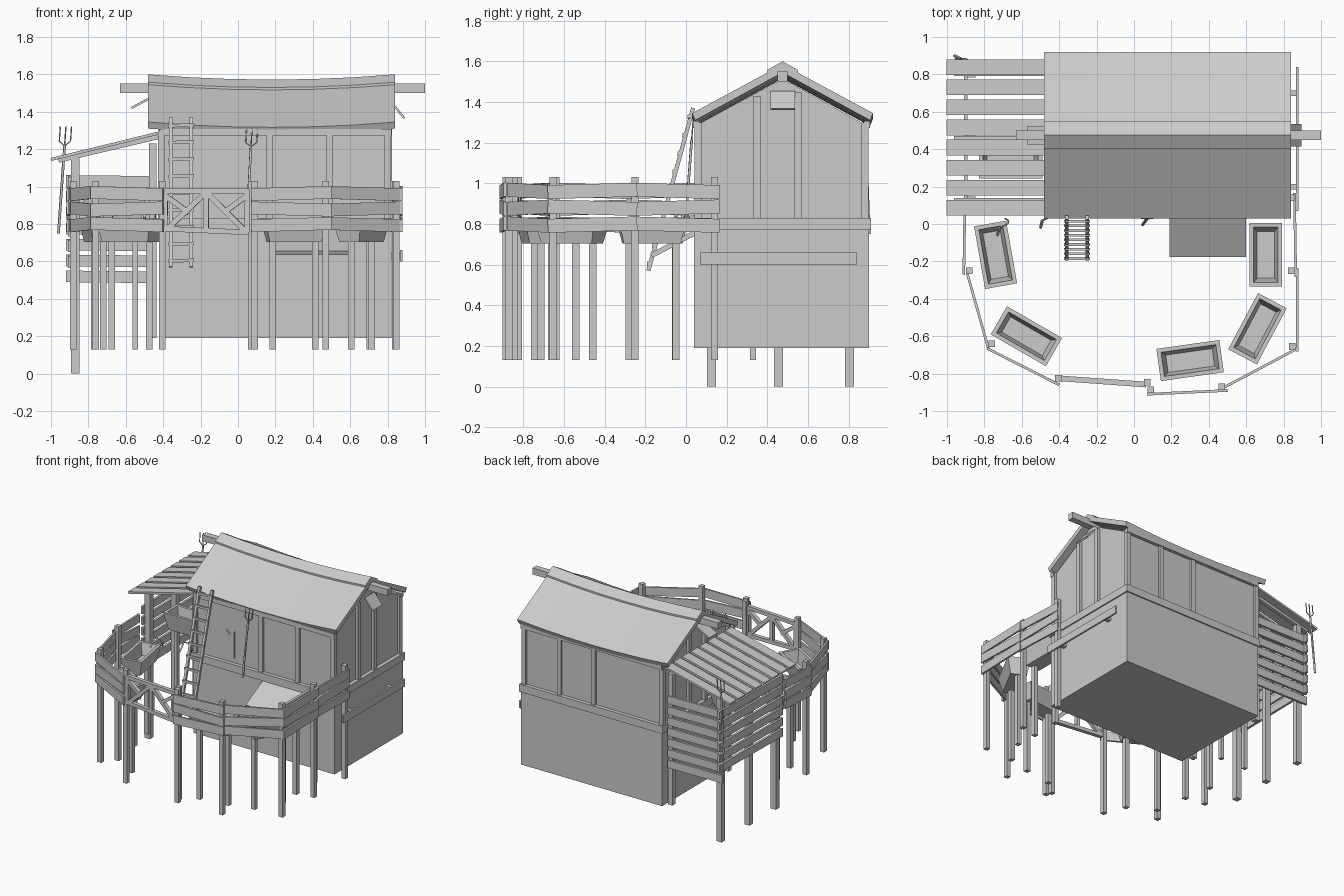
import bpy, bmesh, math
from mathutils import Vector, Matrix

if "Cube" in bpy.data.objects:
    bpy.data.objects.remove(bpy.data.objects["Cube"])


def make(name, bm):
    bmesh.ops.recalc_face_normals(bm, faces=bm.faces)
    me = bpy.data.meshes.new(name)
    bm.to_mesh(me)
    bm.free()
    ob = bpy.data.objects.new(name, me)
    bpy.context.collection.objects.link(ob)
    return ob


def box(name, x0, x1, y0, y1, z0, z1):
    bm = bmesh.new()
    bmesh.ops.create_cube(bm, size=1)
    bmesh.ops.scale(bm, vec=(x1 - x0, y1 - y0, z1 - z0), verts=bm.verts)
    bmesh.ops.translate(bm, vec=((x0 + x1) / 2, (y0 + y1) / 2, (z0 + z1) / 2), verts=bm.verts)
    return make(name, bm)


def post(name, x, y, z0, z1, w=0.035):
    return box(name, x - w / 2, x + w / 2, y - w / 2, y + w / 2, z0, z1)


def beam(name, a, b, w, h):
    # box running from a to b, w wide sideways and h tall
    a, b = Vector(a), Vector(b)
    d = b - a
    bm = bmesh.new()
    bmesh.ops.create_cube(bm, size=1)
    bmesh.ops.scale(bm, vec=(d.length, w, h), verts=bm.verts)
    rot = d.to_track_quat('X', 'Z').to_matrix().to_4x4()
    bm.transform(Matrix.Translation((a + b) / 2) @ rot)
    return make(name, bm)


def loft(name, sections):
    # closed skin through equal-length rings
    bm = bmesh.new()
    rings = [[bm.verts.new(p) for p in s] for s in sections]
    n = len(rings[0])
    for r, s in zip(rings, rings[1:]):
        for i in range(n):
            bm.faces.new((r[i], r[(i + 1) % n], s[(i + 1) % n], s[i]))
    bm.faces.new(rings[0])
    bm.faces.new(rings[-1])
    return make(name, bm)


def wire(name, pts, r):
    cu = bpy.data.curves.new(name, 'CURVE')
    cu.dimensions = '3D'
    cu.bevel_depth = r
    cu.bevel_resolution = 0
    cu.use_fill_caps = True
    sp = cu.splines.new('POLY')
    sp.points.add(len(pts) - 1)
    for p, c in zip(sp.points, pts):
        p.co = (*c, 1)
    ob = bpy.data.objects.new(name, cu)
    bpy.context.collection.objects.link(ob)
    return ob


# house body
X0, X1 = -0.42, 0.82
box("house_base", X0, X1, 0.04, 0.9, 0.19, 0.77)
gable = [(0.06, 0.77), (0.06, 1.29), (0.475, 1.515), (0.88, 1.29), (0.88, 0.77)]
loft("house_upper_walls", [[(x, y, z) for y, z in gable] for x in (X0 + 0.02, X1 - 0.02)])

# sill beams and wall timbers
for y in (0.05, 0.89):
    box("sill_beam_long", X0 - 0.01, X1 + 0.01, y - 0.02, y + 0.02, 0.77, 0.83)
    for x in (X0 + 0.01, 0.19 if y > 0.5 else 0.17, 0.49, X1 - 0.02):
        post("wall_timber", x, y + (0.01 if y < 0.5 else -0.01), 0.83, 1.3)
    beam("eave_beam", (X0, y, 1.29), (X1, y, 1.29), 0.03, 0.035)
for x in (X0 + 0.01, X1 - 0.01):
    box("sill_beam_side", x - 0.02, x + 0.02, 0.03, 0.91, 0.77, 0.83)
    for y, top in ((0.35, 1.43), (0.55, 1.45)):
        post("gable_timber", x - math.copysign(0.005, x), y, 0.83, top)

# sagging roof and ridge cap
RX0, RX1, RY = -0.48, 0.84, 0.475


def sag(t):
    return -0.028 * (1 - (2 * t - 1) ** 2)


def sagging(name, prof, n=6):
    loft(name, [[(RX0 + (RX1 - RX0) * i / n, y, z + sag(i / n)) for y, z in prof]
                for i in range(n + 1)])


sagging("roof", [(0.03, 1.345), (RY, 1.585), (0.92, 1.345), (0.905, 1.31), (RY, 1.545), (0.045, 1.31)])
sagging("ridge_cap", [(0.40, 1.558), (RY, 1.6), (0.55, 1.558), (0.55, 1.545), (RY, 1.58), (0.40, 1.545)])
box("ridge_beam", -0.63, 1.0, 0.45, 0.5, 1.5, 1.55)
beam("right_gable_board", (0.82, RY, 1.45), (0.89, RY, 1.365), 0.12, 0.012)
beam("left_gable_board", (-0.44, RY, 1.49), (-0.57, RY, 1.42), 0.10, 0.012)

# front wall notched hatch and sloped awning
hatch = [(-0.145, 0.87), (-0.108, 0.9), (-0.07, 0.87), (-0.07, 1.08), (-0.108, 1.05), (-0.145, 1.08)]
loft("notched_hatch", [[(x, y, z) for x, z in hatch] for y in (0.052, 0.062)])
beam("front_awning", (0.395, -0.17, 0.645), (0.395, 0.05, 0.76), 0.41, 0.025)

# lean-to on the left
for i in range(8):
    y = 0.088 + i * 0.107
    beam("lean_to_roof_slat", (-1.0, y, 1.145), (-0.43, y, 1.285), 0.083, 0.016)
for y in (0.125, 0.455, 0.805):
    post("lean_to_post", -0.87, y, 0, 1.15, 0.045)
    beam("lean_to_rafter", (-0.96, y, 1.14), (-0.43, y, 1.265), 0.03, 0.025)
for y in (0.125, 0.83):
    post("lean_to_inner_post", -0.455, y, 0.19, 1.23, 0.04)
for i in range(7):
    z = 0.52 + i * 0.085
    beam("lean_to_back_slat", (-0.92, 0.85, z), (-0.44, 0.85, z - 0.005), 0.018, 0.062)
for i in range(6):
    z = 0.605 + i * 0.085
    beam("lean_to_side_slat", (-0.9, 0.88, z), (-0.9, 0.08, z - 0.01), 0.018, 0.062)

# fence: posts and three planks per bay
fence = [((-0.905, 0.05), (-0.91, -0.27)), ((-0.89, -0.27), (-0.78, -0.66)),
         ((-0.785, -0.665), (-0.40, -0.86)), ((0.07, -0.91), (0.5, -0.89)),
         ((0.46, -0.885), (0.875, -0.665)), ((0.872, -0.68), (0.872, -0.24)),
         ((0.865, -0.28), (0.858, 0.165))]
for k, (a, b) in enumerate(fence):
    for i in range(3):
        t = 0.006 * (-1) ** (i + k)
        z = 0.797 + i * 0.083
        beam("fence_plank", (*a, z + t), (*b, z - t), 0.014, 0.068)
for x, y in ((-0.88, -0.25), (-0.76, -0.64), (-0.405, -0.825), (0.07, -0.845), (0.09, -0.885),
             (0.47, -0.87), (0.845, -0.655), (0.84, -0.25), (0.84, 0.14)):
    post("fence_post", x, y, 0.13, 1.03)
beam("side_brace_plank", (0.872, 0.07, 0.63), (0.872, 0.84, 0.63), 0.014, 0.06)
for y in (0.2, 0.7):
    box("side_brace_block", 0.81, 0.87, y - 0.015, y + 0.015, 0.61, 0.65)


# gate with braces
def gate(s, z):
    return (-0.40 + 0.46 * s, -0.825 - 0.033 * s, z)


for a, b in (((0, 0.975), (1, 0.975)), ((0, 0.775), (1, 0.755)), ((0.04, 0.77), (0.5, 0.97)),
             ((0.5, 0.97), (0.96, 0.76)), ((0.03, 0.95), (0.3, 0.86)), ((0.97, 0.95), (0.7, 0.86)),
             ((0.5, 0.765), (0.501, 0.975)), ((0.02, 0.765), (0.021, 0.985)), ((0.98, 0.755), (0.981, 0.985))):
    beam("gate_bar", gate(*a), gate(*b), 0.03, 0.028)


# open planter boxes on two legs
def trough(x, y, ang, z0=0.705, z1=0.83, legs=True):
    m = Matrix.Translation((x, y, 0)) @ Matrix.Rotation(math.radians(ang), 4, 'Z')
    rings = [(0.14, 0.06, z0), (0.17, 0.087, z1), (0.148, 0.065, z1), (0.125, 0.047, z0 + 0.03)]
    loft("planter_box", [[m @ Vector((sx * a, sy * b, z)) for sx, sy in ((-1, -1), (1, -1), (1, 1), (-1, 1))]
                         for a, b, z in rings])
    if legs:
        for s in (-0.115, 0.115):
            p = m @ Vector((s, 0, 0))
            post("planter_leg", p.x, p.y, 0.13, z0 + 0.01)


for args in ((-0.74, -0.165, 100), (-0.575, -0.6, -30), (0.30, -0.73, 8), (0.66, -0.56, 62), (0.705, -0.165, 90)):
    trough(*args)
trough(-0.66, 0.33, 0, 0.82, 0.96, False)
for x in (-0.77, -0.55):
    post("inner_planter_leg", x, 0.33, 0.13, 0.83, 0.03)

# ladder leaning through the front
lo, hi = Vector((0, -0.185, 0.57)), Vector((0, 0.035, 1.37))
for x in (-0.36, -0.25):
    beam("ladder_rail", lo + Vector((x, 0, 0)), hi + Vector((x, 0, 0)), 0.02, 0.02)
for i in range(9):
    p = lo.lerp(hi, 0.04 + i * 0.113)
    beam("ladder_rung", (-0.375, p.y - 0.008, p.z), (-0.235, p.y - 0.008, p.z + 0.004), 0.014, 0.018)


# pitchforks
def pitchfork(base, tip):
    a, b = Vector(base), Vector(tip)
    n = a.lerp(b, 0.82)
    up, s = b - n, Vector((0.03, 0, 0))
    wire("pitchfork_handle", [a, n], 0.008)
    wire("pitchfork_tines", [b - s, n + 0.25 * up - s, n, n + 0.25 * up + s, b + s], 0.004)
    wire("pitchfork_middle_tine", [n, b], 0.004)


pitchfork((-0.96, 0.9, 0.75), (-0.92, 0.88, 1.32))
pitchfork((0.045, -0.005, 0.77), (0.075, 0.035, 1.31))

# sickles on the planter and the house corner
for x, y, z in ((-0.72, -0.02, 0.84), (-0.49, 0.02, 0.85)):
    wire("sickle_blade", [(x + 0.05 * math.sin(t * 0.5), y + 0.01 * t, z + 0.05 * math.cos(t * 0.5))
                          for t in range(6)], 0.005)
    wire("sickle_handle", [(x, y, z + 0.05), (x - 0.01, y - 0.04, z - 0.02)], 0.008)
